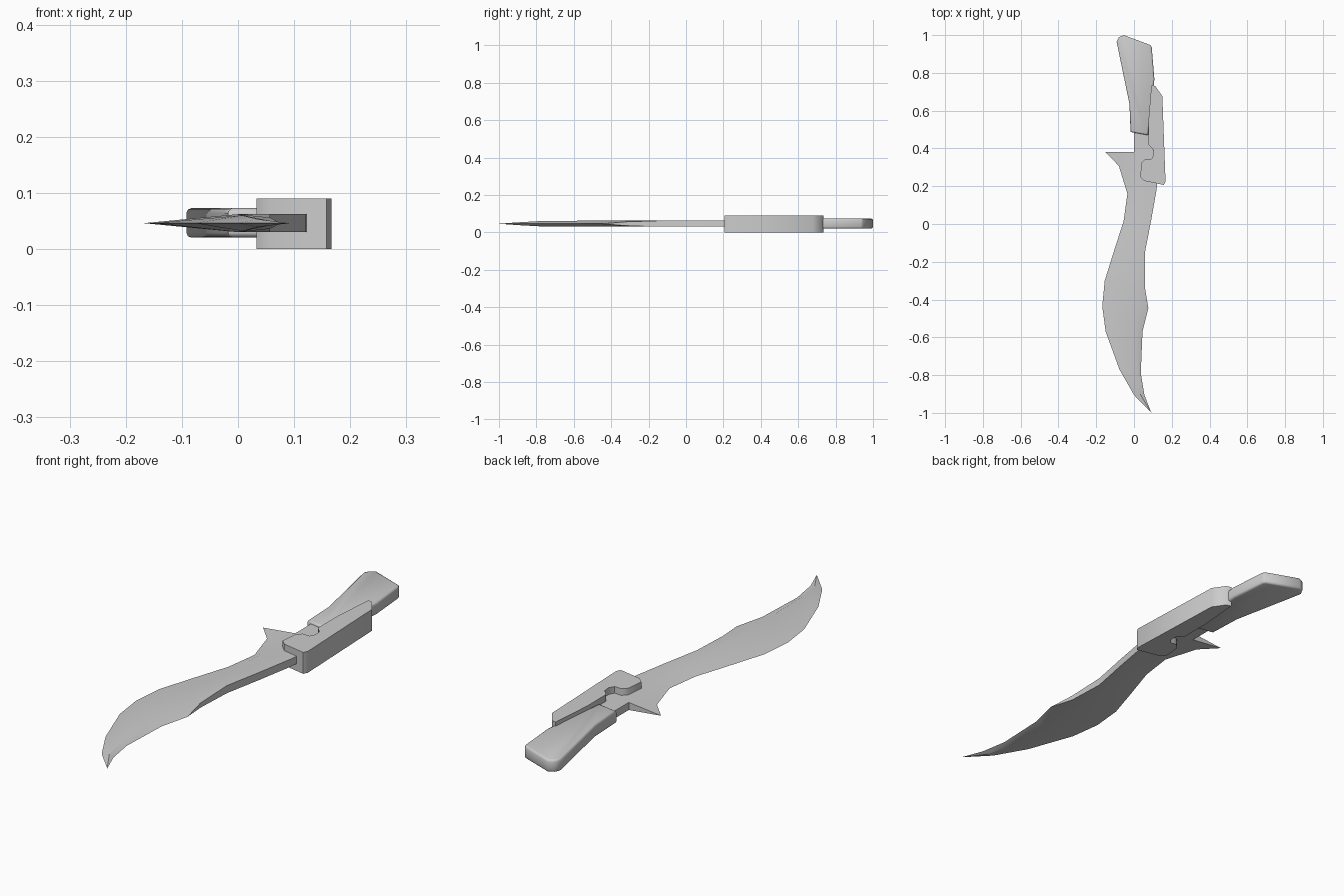
import bpy, bmesh
from math import radians

if "Cube" in bpy.data.objects:
    bpy.data.objects.remove(bpy.data.objects["Cube"])

ZC = 0.046   # centre plane of blade and grip


def finish(name, bm, angle):
    bmesh.ops.remove_doubles(bm, verts=bm.verts, dist=0.0004)
    bmesh.ops.recalc_face_normals(bm, faces=bm.faces)
    mesh = bpy.data.meshes.new(name)
    bm.to_mesh(mesh)
    bm.free()
    ob = bpy.data.objects.new(name, mesh)
    bpy.context.collection.objects.link(ob)
    bpy.ops.object.select_all(action='DESELECT')
    ob.select_set(True)
    bpy.context.view_layer.objects.active = ob
    bpy.ops.object.shade_smooth_by_angle(angle=radians(angle))
    return ob


def prism(name, outline, z0, z1, angle, bevel=0):
    bm = bmesh.new()
    base = bm.faces.new([bm.verts.new((x, y, z0)) for x, y in outline])
    top = bmesh.ops.extrude_face_region(bm, geom=[base])['geom']
    bmesh.ops.translate(bm, vec=(0, 0, z1 - z0),
                        verts=[v for v in top if isinstance(v, bmesh.types.BMVert)])
    bmesh.ops.recalc_face_normals(bm, faces=bm.faces)
    if bevel:
        rim = [e for e in bm.edges if abs(e.verts[0].co.z - e.verts[1].co.z) < 1e-5]
        bmesh.ops.bevel(bm, geom=rim, offset=bevel, segments=2, profile=0.5,
                        affect='EDGES')
    return finish(name, bm, angle)


# Blade, spur and tang: stations from the tang end to the tip
# (left x, left y, ridge x, ridge y, right x, right y, ridge half-thickness, spine half-thickness)
T = 0.016
stations = [
    (0.0, 0.60, 0.0, 0.60, 0.075, 0.60, T, T),
    (0.0, 0.47, 0.0, 0.47, 0.08, 0.47, T, T),
    (0.0, 0.38, 0.0, 0.38, 0.105, 0.38, T, T),
    (-0.15, 0.38, 0.0, 0.38, 0.105, 0.38, T, T),
    (-0.08, 0.307, 0.0, 0.29, 0.125, 0.25, T, T),
    (-0.035, 0.16, 0.0, 0.17, 0.12, 0.185, T, T),
    (-0.055, 0.015, 0.0, 0.015, 0.09, 0.015, T, T),
    (-0.105, -0.14, 0.0, -0.15, 0.057, -0.155, T, T),
    (-0.155, -0.30, 0.0, -0.31, 0.057, -0.33, T, 0.010),
    (-0.168, -0.435, 0.0, -0.44, 0.076, -0.445, T, 0),
    (-0.15, -0.57, 0.0, -0.57, 0.045, -0.57, T, 0),
    (-0.077, -0.77, 0.008, -0.78, 0.036, -0.79, 0.014, 0),
    (0.0, -0.905, 0.035, -0.905, 0.055, -0.905, 0.007, 0),
    (0.092, -1.0, 0.092, -1.0, 0.092, -1.0, 0, 0),
]
bm = bmesh.new()
rings = []
for i, (xl, yl, xm, ym, xr, yr, tm, tr) in enumerate(stations):
    tl = T if i < 3 else 0
    pts = [(xl, yl, tl), (xm, ym, tm), (xr, yr, tr),
           (xr, yr, -tr), (xm, ym, -tm), (xl, yl, -tl)]
    rings.append([bm.verts.new((x, y, ZC + z)) for x, y, z in pts])
for a, b in zip(rings, rings[1:]):
    for k in range(6):
        n = (k + 1) % 6
        bm.faces.new((a[k], a[n], b[n], b[k]))
bm.faces.new(rings[0])
finish("blade", bm, 30)

# Flared grip with softened rims
prism("grip", [(-0.018, 0.487), (-0.024, 0.635), (-0.092, 0.965), (-0.08, 0.988),
               (-0.055, 1.0), (0.085, 0.948), (0.094, 0.935), (0.108, 0.767),
               (0.075, 0.47)],
      0.02, 0.073, 50, bevel=0.009)

# Hooked side guard
prism("side_guard", [(0.092, 0.735), (0.113, 0.73), (0.15, 0.677), (0.167, 0.225),
                     (0.158, 0.207), (0.055, 0.228), (0.033, 0.25), (0.04, 0.325),
                     (0.06, 0.345), (0.092, 0.343), (0.104, 0.365), (0.102, 0.395),
                     (0.077, 0.42), (0.077, 0.55)],
      0.0, 0.09, 50)
